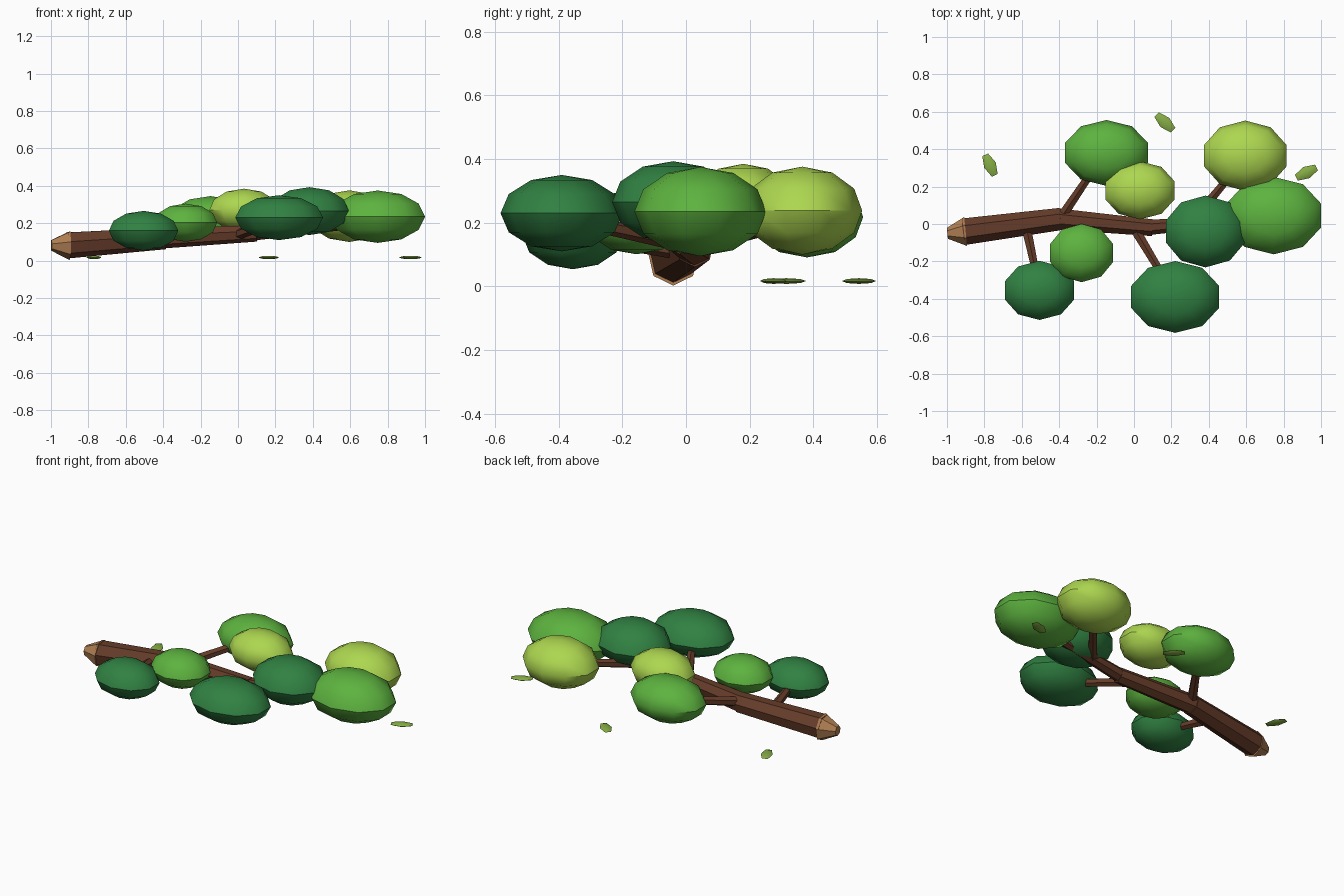
import bpy
from math import pi, radians
from mathutils import Vector, Quaternion

if "Cube" in bpy.data.objects:
    bpy.data.objects.remove(bpy.data.objects["Cube"])


def material(name, rgb):
    m = bpy.data.materials.new(name)
    m.diffuse_color = (*rgb, 1)
    m.use_nodes = True
    m.node_tree.nodes["Principled BSDF"].inputs["Base Color"].default_value = m.diffuse_color
    return m


BARK = material("bark", (0.13, 0.045, 0.022))
CUT = material("cut_wood", (0.43, 0.21, 0.085))
DARK = material("dark_green", (0.03, 0.22, 0.055))
MID = material("mid_green", (0.11, 0.45, 0.05))
LIME = material("lime_green", (0.42, 0.68, 0.08))
LEAF = material("fallen_leaf", (0.24, 0.42, 0.06))


def limb(name, a, b, r1, r2, mat, sides=7):
    """Faceted tapered log from a to b, with one edge along its underside."""
    a, b = Vector(a), Vector(b)
    d = b - a
    bpy.ops.mesh.primitive_cone_add(vertices=sides, radius1=r1, radius2=r2,
                                    depth=d.length, location=(a + b) / 2)
    o = bpy.context.object
    o.name = name
    o.rotation_mode = 'QUATERNION'
    o.rotation_quaternion = d.to_track_quat('Z', 'Y') @ Quaternion((0, 0, 1), pi)
    o.data.materials.append(mat)


def blob(name, loc, size, mat, segs=10, rings=6, turn=0):
    """Squashed low-poly ball with a crease at its equator."""
    bpy.ops.mesh.primitive_uv_sphere_add(segments=segs, ring_count=rings, radius=1,
                                         location=loc, rotation=(0, 0, radians(turn)))
    o = bpy.context.object
    o.name = name
    o.scale = size
    o.data.materials.append(mat)
    bpy.ops.object.transform_apply(location=False, rotation=False, scale=True)
    bpy.ops.object.shade_smooth_by_angle(angle=radians(40))


# Main branch in three bent lengths, plus the broken end
limb("branch_base", (-0.91, -0.041, 0.085), (-0.39, 0.027, 0.122), 0.073, 0.061, BARK)
limb("branch_middle", (-0.42, 0.028, 0.122), (0.10, -0.02, 0.148), 0.058, 0.046, BARK)
limb("branch_end", (0.06, -0.02, 0.147), (0.65, 0.03, 0.2), 0.042, 0.026, BARK)
limb("broken_end", (-0.9, -0.04, 0.083), (-0.998, -0.05, 0.083), 0.08, 0.03, CUT)

# Side twigs reaching into the foliage
for i, (a, b) in enumerate([
        ((-0.40, 0.02, 0.13), (-0.19, 0.33, 0.20)),
        ((-0.58, 0.00, 0.11), (-0.52, -0.28, 0.15)),
        ((0.00, -0.02, 0.14), (0.18, -0.32, 0.20)),
        ((0.30, 0.00, 0.17), (0.55, 0.30, 0.22))]):
    limb(f"twig_{i + 1}", a, b, 0.03, 0.021, BARK, 6)

# Foliage clumps
for i, (loc, size, mat) in enumerate([
        ((-0.505, -0.355, 0.16), (0.195, 0.158, 0.106), DARK),
        ((-0.28, -0.155, 0.203), (0.177, 0.156, 0.102), MID),
        ((-0.147, 0.38, 0.218), (0.232, 0.176, 0.127), MID),
        ((0.032, 0.18, 0.27), (0.195, 0.155, 0.115), LIME),
        ((0.595, 0.365, 0.238), (0.231, 0.188, 0.138), LIME),
        ((0.747, 0.045, 0.235), (0.266, 0.207, 0.14), MID),
        ((0.382, -0.04, 0.265), (0.222, 0.192, 0.128), DARK),
        ((0.22, -0.39, 0.23), (0.247, 0.192, 0.12), DARK)]):
    blob(f"foliage_{i + 1}", loc, size, mat)

# Fallen leaves lying around the branch
for i, (x, y, turn) in enumerate([(-0.77, 0.315, -65), (0.165, 0.543, -43), (0.922, 0.275, 27)]):
    blob(f"fallen_leaf_{i + 1}", (x, y, 0.017), (0.07, 0.034, 0.009), LEAF, 6, 4, turn)
